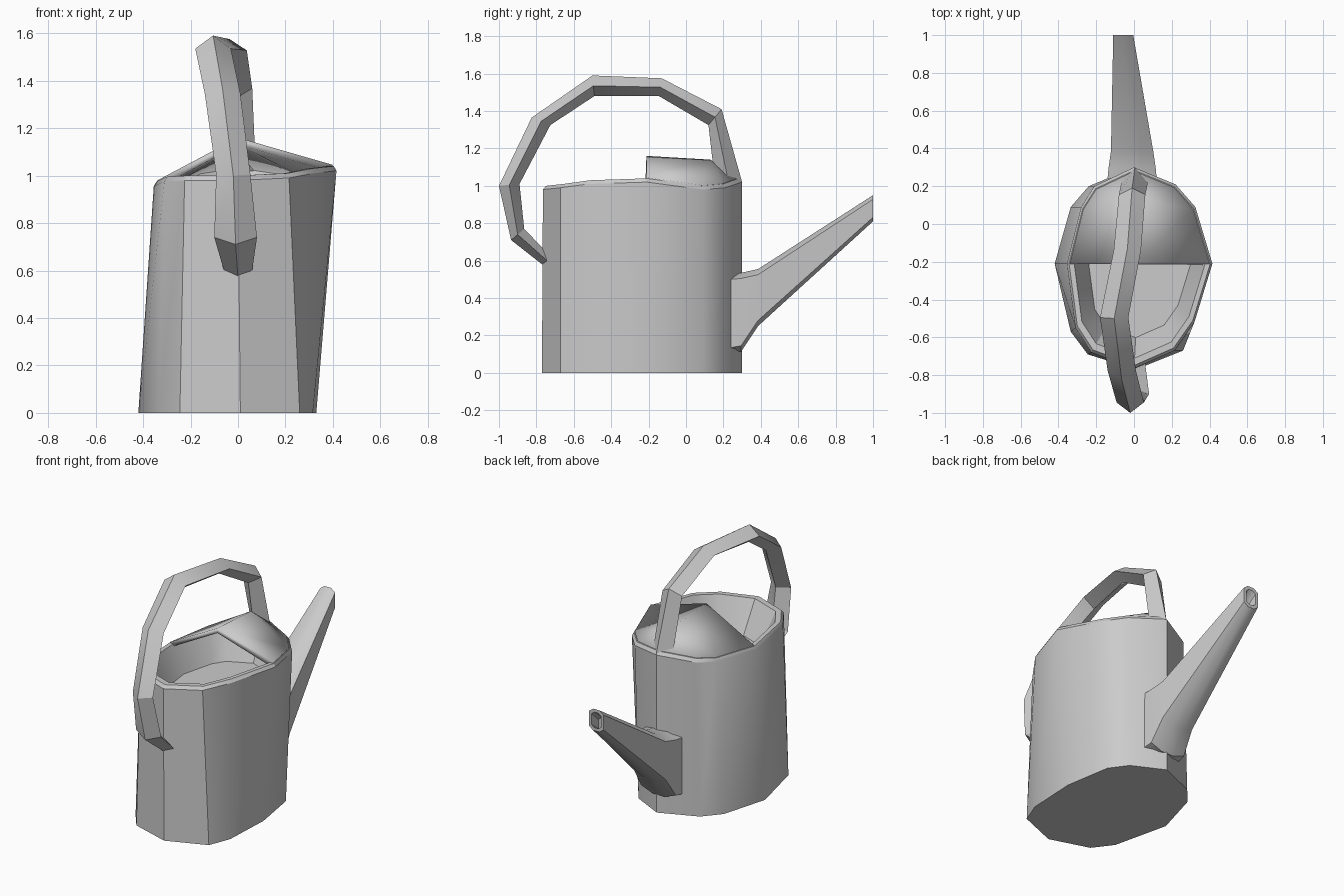
import bpy, bmesh, math

if "Cube" in bpy.data.objects:
    bpy.data.objects.remove(bpy.data.objects["Cube"])


def loft(name, rings, cap_start=True, cap_end=True, angle=30):
    """Skin a list of equal-length closed rings and shade by angle."""
    bm = bmesh.new()
    vs = [[bm.verts.new(p) for p in r] for r in rings]
    n = len(rings[0])
    for a, b in zip(vs, vs[1:]):
        for i in range(n):
            j = (i + 1) % n
            bm.faces.new((a[i], a[j], b[j], b[i]))
    if cap_start:
        bm.faces.new(vs[0][::-1])
    if cap_end:
        bm.faces.new(vs[-1])
    return finish(name, bm, angle)


def finish(name, bm, angle):
    bmesh.ops.recalc_face_normals(bm, faces=bm.faces[:])
    me = bpy.data.meshes.new(name)
    bm.to_mesh(me)
    bm.free()
    ob = bpy.data.objects.new(name, me)
    bpy.context.collection.objects.link(ob)
    me.shade_smooth()
    me.set_sharp_from_angle(angle=math.radians(angle))
    return ob


def inset(ring, s, dz=0.0, z=None):
    """Scale a ring about the can's axis and lift it, or flatten it to z."""
    cx, cy = 0.03, -0.22
    return [(cx + (x - cx) * s, cy + (y - cy) * s, h + dz if z is None else z)
            for x, y, h in ring]


# Leaning twelve-sided can with a bevelled rim and a shallow inside
base = [(0.01, -0.77, 0), (0.26, -0.67, 0), (0.315, -0.53, 0), (0.33, -0.21, 0),
        (0.28, 0.09, 0), (0.20, 0.20, 0), (0, 0.30, 0), (-0.24, 0.20, 0),
        (-0.335, 0.09, 0), (-0.42, -0.21, 0), (-0.335, -0.57, 0), (-0.245, -0.69, 0)]
top = [(0, -0.765, 0.98), (0.215, -0.67, 0.99), (0.32, -0.52, 1.01), (0.415, -0.21, 1.02),
       (0.325, 0.09, 0.98), (0.22, 0.21, 0.99), (0, 0.30, 1.02), (-0.21, 0.20, 0.99),
       (-0.28, 0.09, 0.97), (-0.355, -0.21, 0.955), (-0.31, -0.55, 0.975), (-0.225, -0.68, 0.98)]
loft("can_body", [base, top, inset(top, 0.97, 0.02), inset(top, 0.90, 0.02),
                  inset(top, 0.70, z=0.80)])

# Half lid: ridged roof over the back of the opening
bm = bmesh.new()
edge = [bm.verts.new(p) for p in inset(top, 0.96, 0.025)[3:10]]
front = bm.verts.new((0, -0.21, 1.16))
back = bm.verts.new((0, 0.13, 1.14))
for i in (0, 1, 4, 5):
    hub = front if i in (0, 5) else back
    bm.faces.new((edge[i], edge[i + 1], hub))
for i in (2, 3):
    bm.faces.new((edge[i], edge[i + 1], back))
bm.faces.new((edge[1], back, front))
bm.faces.new((front, back, edge[5]))
lid = finish("half_lid", bm, 40)
sol = lid.modifiers.new("thickness", "SOLIDIFY")
sol.thickness = 0.03
sol.offset = -1

# Spout: chamfered box section tapering to a hollow tip
def section(y, z0, z1, cx, w, cw, ch):
    cz, h = (z0 + z1) / 2, (z1 - z0) / 2
    quad = [(w, h - ch), (w - cw, h)]
    pts = quad + [(-a, b) for a, b in quad[::-1]]
    pts += [(-a, -b) for a, b in pts]
    return [(cx + a, y, cz + b) for a, b in pts]

loft("spout", [section(0.24, 0.115, 0.52, -0.01, 0.13, 0.08, 0.02),
               section(0.295, 0.115, 0.535, -0.01, 0.125, 0.08, 0.03),
               section(0.385, 0.25, 0.555, -0.01, 0.112, 0.07, 0.03),
               section(1.0, 0.81, 0.95, -0.057, 0.053, 0.03, 0.022),
               section(1.0, 0.83, 0.93, -0.057, 0.034, 0.02, 0.015),
               section(0.92, 0.77, 0.86, -0.051, 0.034, 0.02, 0.015)])

# Handle: diamond section; each row is x centre, half width, outer y z, inner y z
rows = [(0, 0.06, -0.75, 0.565, -0.74, 0.64),
        (-0.01, 0.09, -0.935, 0.71, -0.865, 0.77),
        (-0.02, 0.072, -1.0, 1.0, -0.89, 1.01),
        (-0.065, 0.075, -0.825, 1.365, -0.725, 1.325),
        (-0.105, 0.075, -0.50, 1.59, -0.49, 1.48),
        (-0.035, 0.072, -0.13, 1.575, -0.145, 1.48),
        (-0.01, 0.07, 0.19, 1.41, 0.12, 1.325),
        (0.005, 0.07, 0.30, 1.02, 0.155, 1.02)]
rings = []
for x, w, yo, zo, yi, zi in rows:
    ym, zm = (yo + yi) / 2, (zo + zi) / 2
    rings.append([(x, yo, zo), (x + w, ym, zm), (x, yi, zi), (x - w, ym, zm)])
loft("handle", rings)
